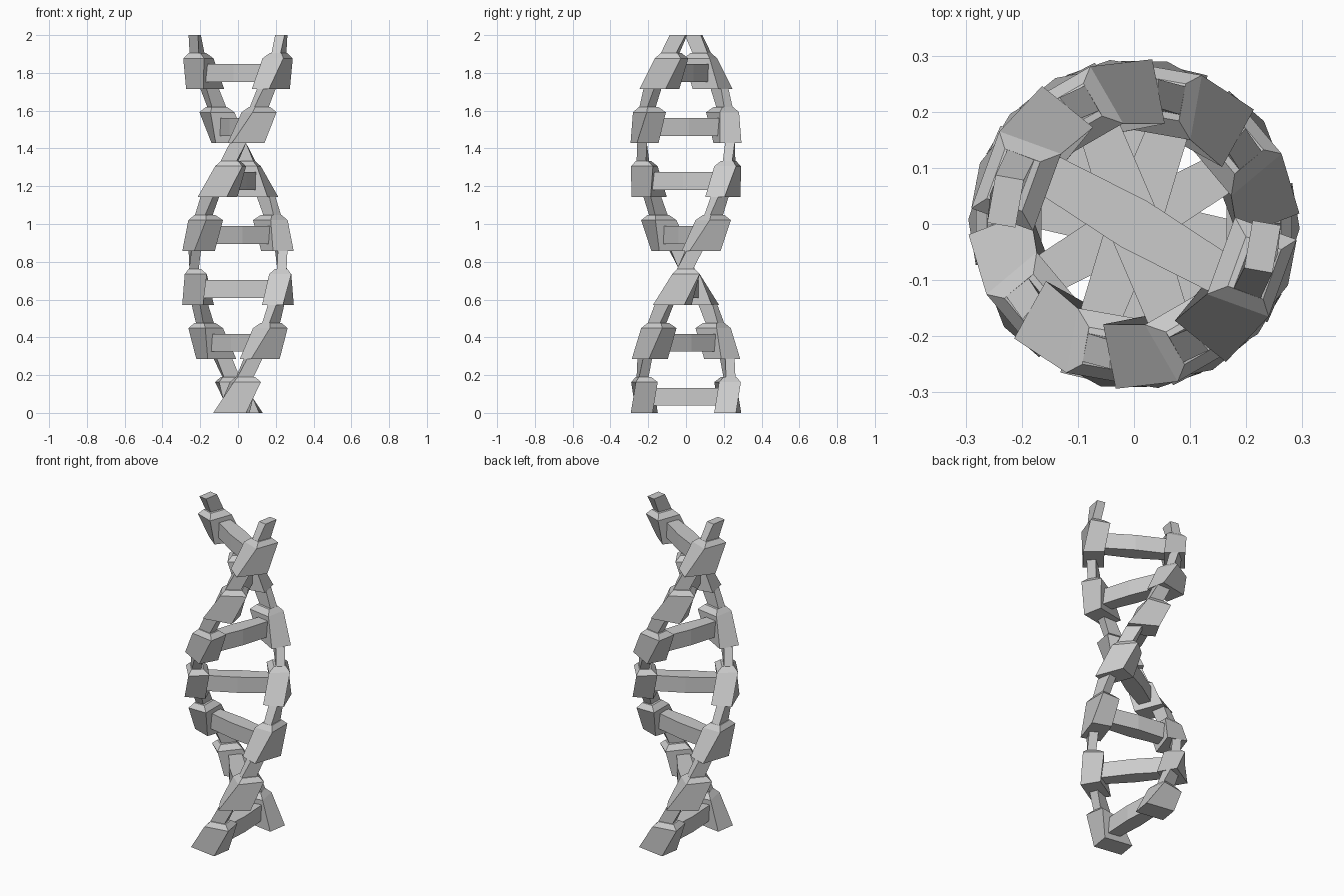
import bpy, bmesh
from math import radians, sin, cos

if "Cube" in bpy.data.objects:
    bpy.data.objects.remove(bpy.data.objects["Cube"])

COUNT = 7
PITCH = 2.0 / COUNT      # height of one repeat
TWIST = 40               # degrees per repeat


def section(bm, angle, z, r0, r1, half):
    """Rectangular ring: radial range r0..r1, tangential half width."""
    a = radians(angle)
    pts = ((r0, -half), (r1, -half), (r1, half), (r0, half))
    return [bm.verts.new((r * cos(a) - t * sin(a), r * sin(a) + t * cos(a), z)) for r, t in pts]


def loft(bm, rings):
    bm.faces.new(rings[0][::-1])
    bm.faces.new(rings[-1])
    for lo, hi in zip(rings, rings[1:]):
        n = len(lo)
        for k in range(n):
            bm.faces.new((lo[k], lo[(k + 1) % n], hi[(k + 1) % n], hi[k]))


def finish(bm, name):
    bmesh.ops.recalc_face_normals(bm, faces=bm.faces)
    me = bpy.data.meshes.new(name)
    bm.to_mesh(me)
    bm.free()
    ob = bpy.data.objects.new(name, me)
    bpy.context.collection.objects.link(ob)


# one repeat of a backbone: leaning block, tapered cap, thin link
# (angle offset, z offset, inner radius, outer radius, half width)
PROFILE = [(-9, 0.0, 0.165, 0.282, 0.088),
           (10, 0.163, 0.165, 0.282, 0.073),
           (10, 0.19, 0.195, 0.262, 0.047),
           (9, 0.191, 0.207, 0.258, 0.043),
           (20, PITCH, 0.207, 0.258, 0.043)]

# two backbones on opposite sides
for name, start in (("backbone_a", -90), ("backbone_b", 90)):
    bm = bmesh.new()
    for i in range(COUNT):
        loft(bm, [section(bm, start + TWIST * i + a, i * PITCH + z, r0, r1, h)
                  for a, z, r0, r1, h in PROFILE])
    finish(bm, name)

# rungs, slightly wider in the middle
for i in range(COUNT):
    bm = bmesh.new()
    a = radians(-90 + TWIST * i)
    z0, z1 = i * PITCH + 0.038, i * PITCH + 0.133
    rings = []
    for r, h in ((-0.18, 0.037), (0, 0.047), (0.18, 0.037)):
        rings.append([bm.verts.new((r * cos(a) - t * sin(a), r * sin(a) + t * cos(a), z))
                      for t, z in ((-h, z0), (h, z0), (h, z1), (-h, z1))])
    loft(bm, rings)
    finish(bm, f"rung_{i + 1}")
